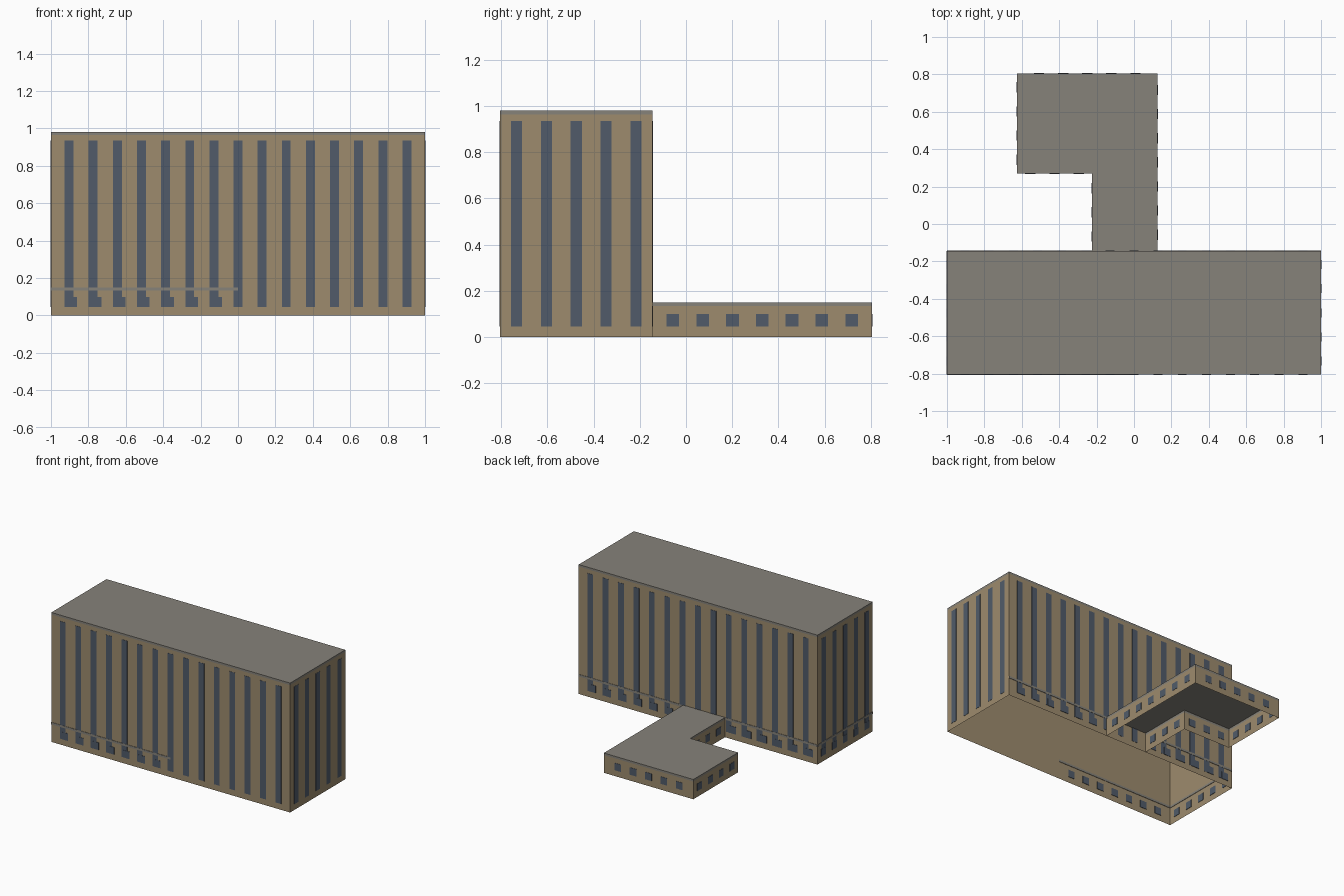
import bpy, bmesh
from mathutils import Matrix, Vector

cube = bpy.data.objects.get("Cube")
if cube:
    bpy.data.objects.remove(cube, do_unlink=True)


def material(name, rgb):
    m = bpy.data.materials.new(name)
    m.use_nodes = True
    m.diffuse_color = (*rgb, 1)
    m.node_tree.nodes["Principled BSDF"].inputs["Base Color"].default_value = (*rgb, 1)
    return m


WALL = material("tan wall", (0.34, 0.26, 0.155))
ROOF = material("grey roof", (0.24, 0.225, 0.195))
GLASS = material("blue grey glass", (0.082, 0.105, 0.143))

PITCH, TRIM = 0.129, 0.016
FRONT, BACK, REAR = -0.805, -0.145, 0.805
TOWER_H, WING_H = 0.98, 0.15


def finish(bm, name, mats):
    me = bpy.data.meshes.new(name)
    bm.to_mesh(me)
    bm.free()
    for m in mats:
        me.materials.append(m)
    ob = bpy.data.objects.new(name, me)
    bpy.context.collection.objects.link(ob)
    return ob


def shell(name, loop, height, edges):
    """Open-bottomed block: walls on the listed edges, a trim band and a flat roof."""
    bm = bmesh.new()
    rings = [[bm.verts.new((x, y, z)) for x, y in loop] for z in (0, height - TRIM, height)]
    for i, j in edges:
        for level in range(2):
            lo, hi = rings[level], rings[level + 1]
            bm.faces.new((lo[i], lo[j], hi[j], hi[i])).material_index = level
    bm.faces.new(rings[2]).material_index = 1
    for v in [v for v in bm.verts if not v.link_faces]:
        bm.verts.remove(v)
    finish(bm, name, (WALL, ROOF))


def plate(bm, a, b, along, width, z0, z1, inner, outer):
    """Thin box lying on the wall that runs from a to b."""
    a, b = Vector((*a, 0)), Vector((*b, 0))
    d = (b - a).normalized()
    n = Vector((d.y, -d.x, 0))
    c = a + d * along + n * (inner + outer) / 2 + Vector((0, 0, (z0 + z1) / 2))
    size = (width, outer - inner, z1 - z0)
    axes = Matrix((d, n, Vector((0, 0, 1)))).transposed().to_4x4()
    mat = Matrix.Translation(c) @ axes @ Matrix.Diagonal((*size, 1))
    made = bmesh.ops.create_cube(bm, size=1, matrix=mat)
    bmesh.ops.recalc_face_normals(bm, faces=list({f for v in made["verts"] for f in v.link_faces}))


def windows(name, walls, width, z0, z1, inner, outer):
    """Evenly pitched windows, centred on each wall."""
    bm = bmesh.new()
    for a, b in walls:
        length = (Vector(b) - Vector(a)).length
        count = int(length / PITCH)
        for i in range(count):
            along = length / 2 + (i - (count - 1) / 2) * PITCH
            plate(bm, a, b, along, width, z0, z1, inner, outer)
    finish(bm, name, (GLASS,))


def walls_of(loop, edges):
    return [(loop[i], loop[j]) for i, j in edges]


# Tower
tower = [(-1, FRONT), (1, FRONT), (1, BACK), (-1, BACK)]
tower_edges = [(i, (i + 1) % 4) for i in range(4)]
shell("tower", tower, TOWER_H, tower_edges)
windows("tower_windows", walls_of(tower, tower_edges), 0.048, 0.045, 0.935, 0.0005, 0.002)

# Low L-shaped wing, open where it meets the tower
wing = [(0.125, BACK), (0.125, REAR), (-0.625, REAR), (-0.625, 0.27), (-0.225, 0.27), (-0.225, BACK)]
wing_edges = [(i, i + 1) for i in range(5)]
shell("wing", wing, WING_H, wing_edges)
windows("wing_windows", walls_of(wing, wing_edges), 0.055, 0.045, 0.1, -0.002, 0.002)

# Ground-floor windows and trim band on the tower walls
base = [((-1, FRONT), (0, FRONT)), ((-1, BACK), (-1, FRONT)),
        ((1, BACK), (0.125, BACK)), ((-0.225, BACK), (-1, BACK))]
windows("base_windows", base, 0.055, 0.045, 0.1, -0.003, 0.003)
bm = bmesh.new()
for a, b in base:
    length = (Vector(b) - Vector(a)).length
    plate(bm, a, b, length / 2, length, WING_H - TRIM, WING_H, -0.003, 0.003)
finish(bm, "base_trim", (ROOF,))
